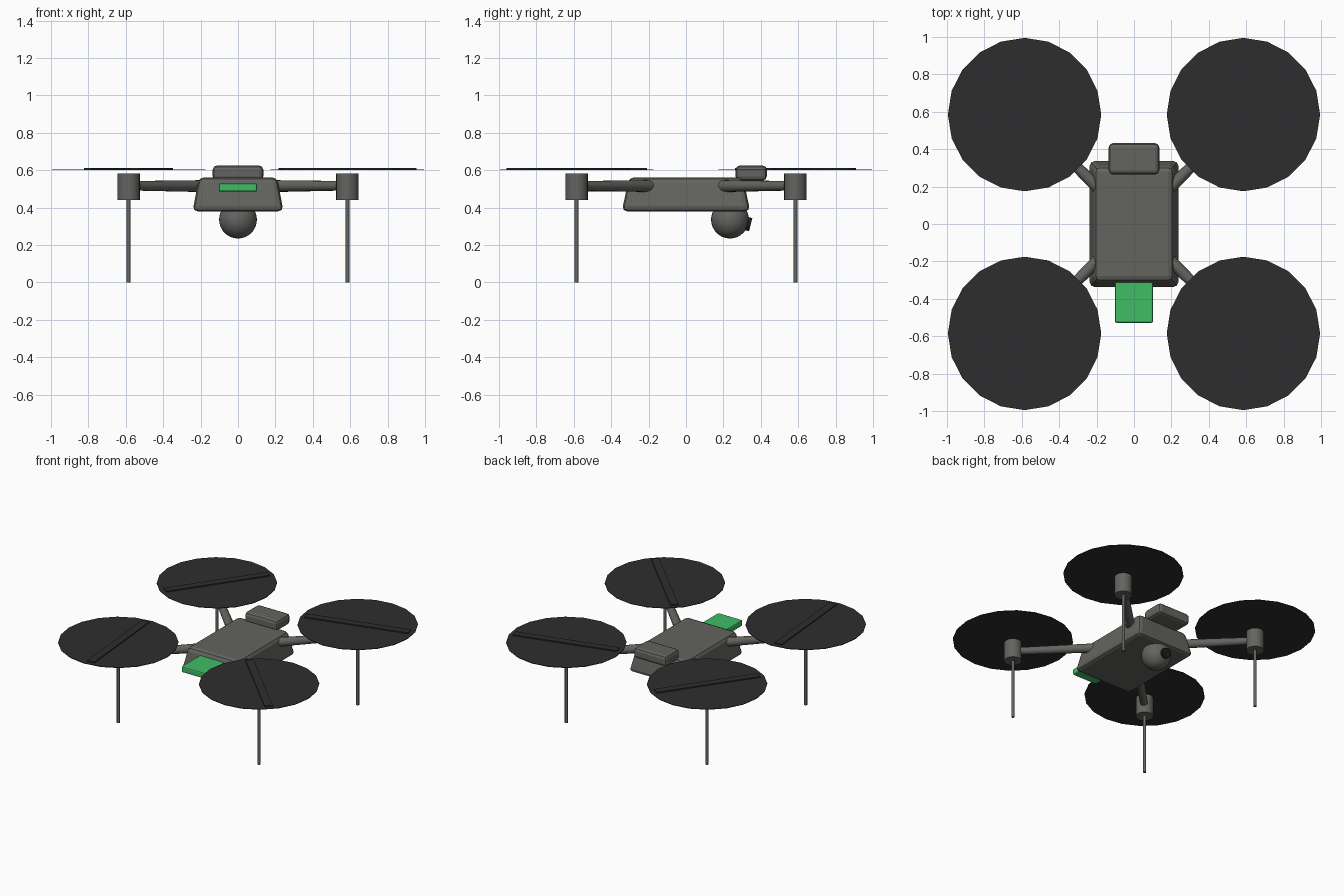
import bpy, math
from mathutils import Vector

if "Cube" in bpy.data.objects:
    bpy.data.objects.remove(bpy.data.objects["Cube"])


def material(name, rgb):
    m = bpy.data.materials.new(name)
    m.diffuse_color = (*rgb, 1)
    m.use_nodes = True
    m.node_tree.nodes["Principled BSDF"].inputs["Base Color"].default_value = m.diffuse_color
    return m


GREY = material("warm_grey", (0.125, 0.125, 0.115))
DARK = material("rotor_black", (0.027, 0.027, 0.028))
LENS = material("lens_black", (0.012, 0.012, 0.014))
GREEN = material("signal_green", (0.05, 0.51, 0.13))


def finish(name, mat, smooth=True):
    ob = bpy.context.object
    ob.name = name
    ob.data.materials.append(mat)
    if smooth:
        bpy.ops.object.shade_smooth_by_angle(angle=math.radians(35))
    return ob


def box(name, lo, hi, mat, bevel=0.0, top=(1, 1), segments=2):
    """Box from corner to corner, top face scaled, edges bevelled."""
    lo, hi = Vector(lo), Vector(hi)
    bpy.ops.mesh.primitive_cube_add(size=1, location=(lo + hi) / 2)
    ob = finish(name, mat, smooth=False)
    for v in ob.data.vertices:
        if v.co.z > 0:
            v.co.x *= top[0]
            v.co.y *= top[1]
        v.co = [c * s for c, s in zip(v.co, hi - lo)]
    if bevel:
        mod = ob.modifiers.new("soft_edges", 'BEVEL')
        mod.width, mod.segments = bevel, segments
    return ob


def tube(name, a, b, r1, r2, mat, sides=20):
    """Tapered cylinder between two points."""
    a, b = Vector(a), Vector(b)
    bpy.ops.mesh.primitive_cone_add(
        vertices=sides, radius1=r1, radius2=r2, depth=(b - a).length,
        location=(a + b) / 2, rotation=(b - a).to_track_quat('Z', 'Y').to_euler())
    return finish(name, mat)


# Body shell, rear battery pack and front status tab
box("body_shell", (-0.243, -0.343, 0.38), (0.243, 0.343, 0.562), GREY, 0.028, (0.86, 0.89))
box("battery_pack", (-0.135, 0.265, 0.545), (0.135, 0.432, 0.625), GREY, 0.022)
box("front_tab", (-0.102, -0.528, 0.485), (0.102, -0.302, 0.53), GREEN, 0.009)

# Camera ball with lens under the rear
bpy.ops.mesh.primitive_uv_sphere_add(segments=32, ring_count=16, radius=0.101, location=(0, 0.235, 0.336))
finish("camera_ball", GREY)
tube("camera_lens", (0, 0.29, 0.323), (0, 0.346, 0.309), 0.036, 0.036, LENS)

# Four arms, each with motor, leg and rotor
R = 0.585
for label, sx, sy, angle in (("front_left", -1, -1, 95), ("front_right", 1, -1, 135),
                             ("back_right", 1, 1, 15), ("back_left", -1, 1, 55)):
    x, y = sx * R, sy * R
    tube(label + "_arm", (sx * 0.18, sy * 0.18, 0.515), (x, y, 0.517), 0.032, 0.025, GREY, 16)
    tube(label + "_motor", (x, y, 0.44), (x, y, 0.583), 0.06, 0.06, GREY, 24)
    tube(label + "_leg", (x, y, 0), (x, y, 0.45), 0.011, 0.011, GREY, 12)
    tube(label + "_rotor_disc", (x, y, 0.600), (x, y, 0.604), 0.41, 0.41, DARK, 20)
    blade = box(label + "_blade", (x - 0.375, y - 0.028, 0.603), (x + 0.375, y + 0.028, 0.612), DARK)
    blade.rotation_euler.z = math.radians(angle)
